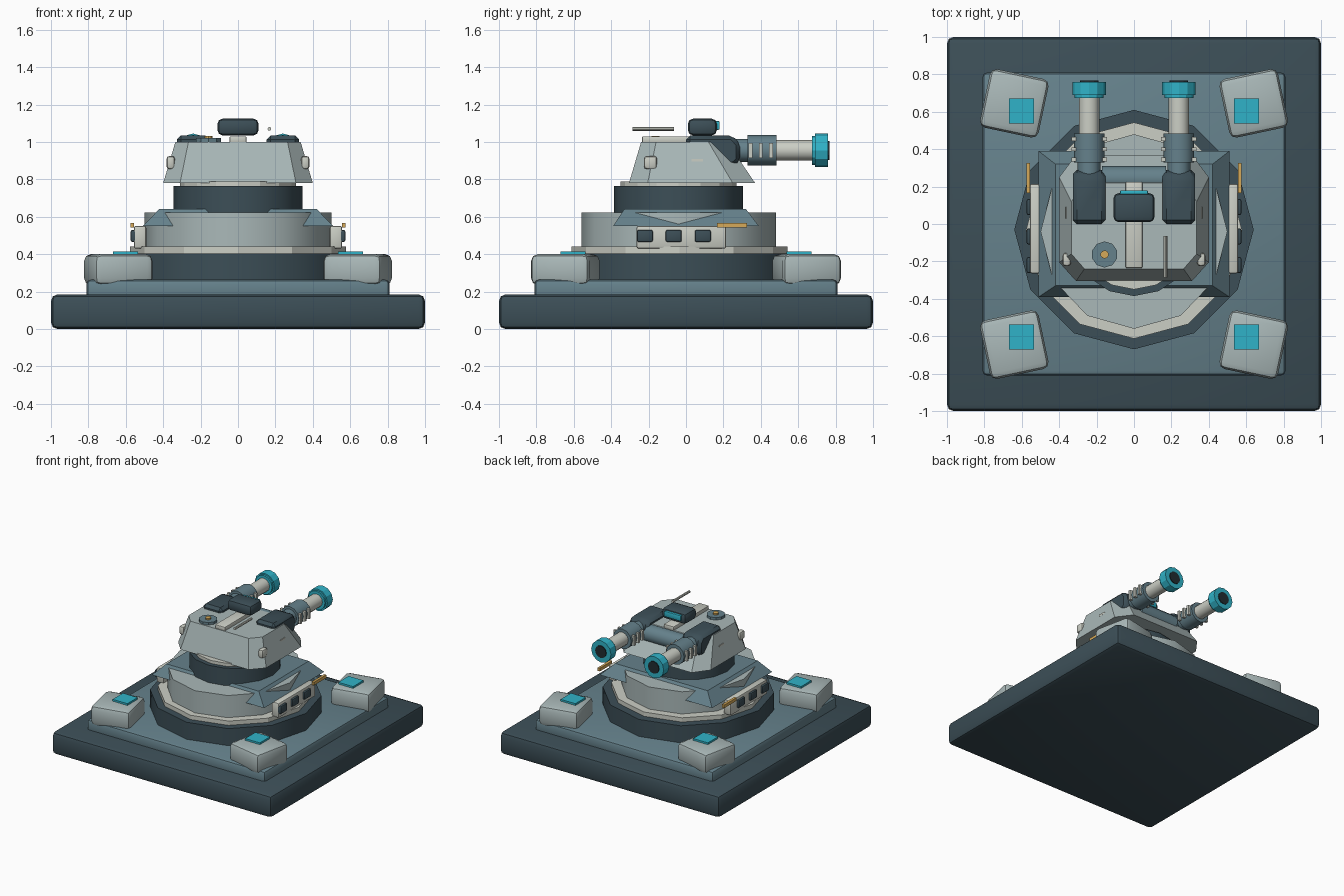
import bpy, bmesh, math
from mathutils import Matrix

if "Cube" in bpy.data.objects:
    bpy.data.objects.remove(bpy.data.objects["Cube"])


def mat(name, rgb):
    m = bpy.data.materials.new(name)
    m.diffuse_color = (*rgb, 1)
    m.use_nodes = True
    m.node_tree.nodes["Principled BSDF"].inputs["Base Color"].default_value = m.diffuse_color
    return m


DARK = mat("dark_steel", (.045, .077, .095))
BLACK = mat("bore_black", (.015, .025, .03))
BLUE = mat("blue_steel", (.13, .22, .26))
GREY = mat("pale_steel", (.40, .48, .48))
CREAM = mat("cream", (.60, .62, .56))
CYAN = mat("cyan_glow", (.03, .45, .58))
ORANGE = mat("amber", (.67, .40, .10))


def finish(name, bm, material, bevel=0, segments=2, smooth=False):
    bmesh.ops.recalc_face_normals(bm, faces=bm.faces)
    if bevel:
        bmesh.ops.bevel(bm, geom=bm.edges[:], offset=bevel, segments=segments,
                        profile=.5, affect='EDGES')
    me = bpy.data.meshes.new(name)
    bm.to_mesh(me)
    bm.free()
    me.materials.append(material)
    ob = bpy.data.objects.new(name, me)
    bpy.context.collection.objects.link(ob)
    if smooth or bevel:
        bpy.ops.object.select_all(action='DESELECT')
        ob.select_set(True)
        bpy.context.view_layer.objects.active = ob
        bpy.ops.object.shade_smooth_by_angle(angle=math.radians(35))
    return ob


def box(name, x, y, z, material, bevel=0, rot=0, segments=2):
    """Box from (min, max) ranges, spun about its own centre."""
    bm = bmesh.new()
    bmesh.ops.create_cube(bm, size=1)
    c = [(r[0] + r[1]) / 2 for r in (x, y, z)]
    s = [r[1] - r[0] for r in (x, y, z)]
    bm.transform(Matrix.Translation(c) @ Matrix.Rotation(rot, 4, 'Z')
                 @ Matrix.Diagonal((*s, 1)))
    return finish(name, bm, material, bevel, segments)


def cyl(name, c, r, a, b, material, axis='Z', sides=12, sx=1, smooth=False):
    """Cylinder running from a to b along an axis; c is the centre on the others."""
    bm = bmesh.new()
    bmesh.ops.create_cone(bm, cap_ends=True, segments=sides, radius1=r, radius2=r, depth=b - a)
    m = (a + b) / 2
    pos = {'Z': (c[0], c[1], m), 'Y': (c[0], m, c[1]), 'X': (m, c[0], c[1])}[axis]
    turn = {'Z': Matrix(), 'Y': Matrix.Rotation(math.pi / 2, 4, 'X'),
            'X': Matrix.Rotation(math.pi / 2, 4, 'Y')}[axis]
    bm.transform(Matrix.Translation(pos) @ Matrix.Diagonal((sx, 1, 1, 1)) @ turn)
    return finish(name, bm, material, smooth=smooth)


def loft(name, low, high, material, bevel=0):
    """Solid between two matching outlines."""
    bm = bmesh.new()
    lo = [bm.verts.new(p) for p in low]
    hi = [bm.verts.new(p) for p in high]
    bm.faces.new(lo)
    bm.faces.new(hi)
    n = len(lo)
    for i in range(n):
        bm.faces.new((lo[i], lo[(i + 1) % n], hi[(i + 1) % n], hi[i]))
    return finish(name, bm, material, bevel, 1)


def octagon(x, y0, y1, cx, c0, c1, z):
    """Chamfered rectangle: cx cut along x, c0 / c1 cuts along y at back / gun end."""
    right = [(x - cx, y0, z), (x, y0 + c0, z), (x, y1 - c1, z), (x - cx, y1, z)]
    return right + [(-p[0], p[1], p[2]) for p in reversed(right)]


# square base and upper plate
box("base_slab", (-1, 1), (-1, 1), (0, .185), DARK, .035)
box("base_plate", (-.81, .81), (-.81, .81), (.15, .265), BLUE, .025)

# corner pods with lit caps
for sx in (-1, 1):
    for sy in (-1, 1):
        x, y = sx * .64, sy * .645
        box("corner_pod", (x - .16, x + .16), (y - .16, y + .16), (.235, .40), GREY,
            .035, sx * sy * math.radians(12))
        x, y = sx * .602, sy * .605
        box("pod_light", (x - .067, x + .067), (y - .067, y + .067), (.39, .415), CYAN)

# stacked pedestal rings
cyl("pedestal_ring", (0, -.03), .64, .255, .405, DARK, smooth=True)
cyl("pedestal_trim", (0, -.035), .578, .40, .44, CREAM)
cyl("pedestal_drum", (0, -.04), .52, .43, .622, GREY, sx=.96, smooth=True)

# sloped armour skirt
loft("armour_skirt",
     [(-.51, -.39, .55), (.51, -.39, .55), (.51, .39, .55), (-.51, .39, .55)],
     [(-.42, -.33, .642), (.42, -.33, .642), (.42, .32, .642), (-.42, .32, .642)], BLUE)

# side panels with ports and amber strips
for s in (-1, 1):
    def side(a, b):
        return tuple(sorted((s * a, s * b)))
    box("side_panel", side(.49, .557), (-.265, .215), (.43, .552), CREAM, .012)
    for y in (-.22, -.066, .09):
        box("panel_port", side(.54, .574), (y - .043, y + .043), (.465, .53), DARK, .01)
    box("amber_strip", side(.555, .575), (.165, .325), (.542, .568), ORANGE)

# turntable
cyl("turntable", (0, -.04), .345, .62, .765, DARK, sides=16, smooth=True)
cyl("turntable_trim", (0, -.04), .31, .76, .79, CREAM, sides=16)

# turret shell
loft("turret_shell", octagon(.40, -.305, .37, .09, .10, .12, .78),
     octagon(.335, -.24, .22, .07, .08, .10, 1.0), GREY)
cyl("gun_trunnion", (.24, .93), .07, -.17, .17, BLUE, 'X', 12, smooth=True)

# twin guns
for s in (-1, 1):
    gx = s * .24
    prof = [(0, .90), (0, 1.035), (.25, 1.035), (.29, .99), (.29, .90), (.255, .87)]
    loft("gun_housing", [(gx - .087, y, z) for y, z in prof],
         [(gx + .087, y, z) for y, z in prof], DARK, .022)
    c = (gx, .955)
    cyl("gun_neck", c, .062, .25, .35, BLUE, 'Y', smooth=True)
    cyl("gun_sleeve", c, .082, .33, .485, BLUE, 'Y', smooth=True)
    for y in (.345, .40, .455):
        box("sleeve_fin", (gx - .095, gx + .095), (y - .01, y + .01), (.915, .995), CREAM)
    cyl("gun_barrel", c, .055, .47, .70, CREAM, 'Y', smooth=True)
    cyl("muzzle_collar", c, .078, .675, .70, CYAN, 'Y')
    cyl("muzzle_ring", c, .09, .69, .76, CYAN, 'Y')
    cyl("muzzle_bore", c, .05, .72, .766, BLACK, 'Y')
    # turret side lugs
    box("side_lug", (s * .36 - .022, s * .36 + .022), (-.225, -.155), (.855, .925), CREAM, .015)
    box("side_vent", (s * .352 - .015, s * .352 + .015), (.03, .09), (.895, .91), CREAM)

# roof fittings
box("roof_rail", (-.045, .045), (-.235, .225), (.995, 1.03), CREAM, .006)
box("sensor_head", (-.11, .11), (.01, .165), (1.035, 1.125), DARK, .028)
box("sensor_lens", (-.075, .075), (.155, .18), (1.065, 1.112), CYAN, .006)
cyl("roof_hatch", (-.157, -.163), .07, .995, 1.02, BLUE, sides=10)
cyl("hatch_light", (-.157, -.163), .022, 1.01, 1.032, ORANGE, sides=10)
cyl("antenna", (.168, 1.07), .01, -.285, -.065, CREAM, 'Y', 8)
